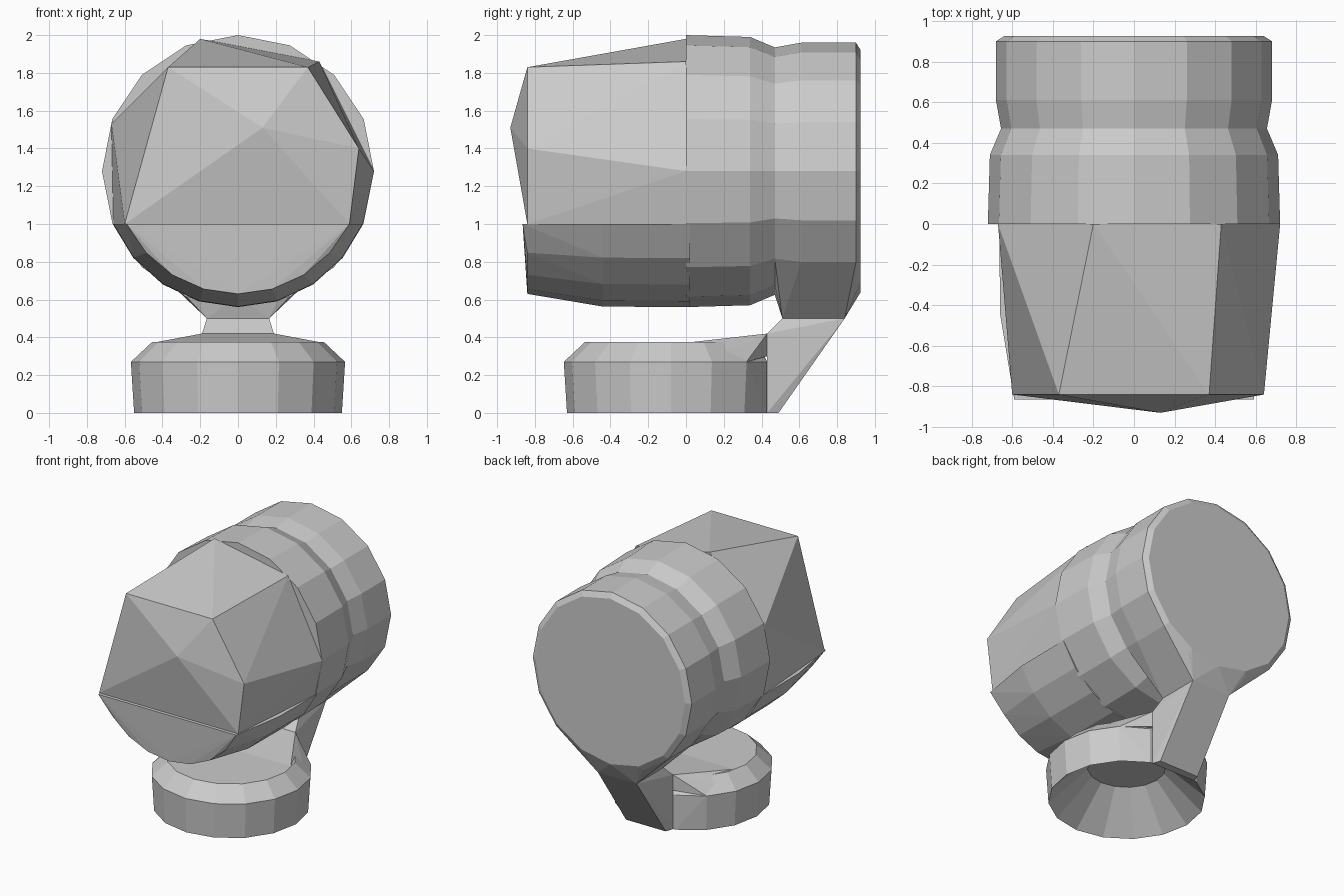
import bpy, bmesh, math

if "Cube" in bpy.data.objects:
    bpy.data.objects.remove(bpy.data.objects["Cube"])

AXIS_Z = 1.28   # height of the head's horizontal axis


def arc(y, r, n=16, start=0.0, sweep=360.0):
    """Points of a vertical ring (or arc) around the head axis."""
    count = n if sweep == 360 else n + 1
    pts = []
    for i in range(count):
        a = math.radians(start + sweep * i / n)
        pts.append((r * math.cos(a), y, AXIS_Z + r * math.sin(a)))
    return pts


def hull_mesh(points):
    """Convex solid around the given points, flat areas merged."""
    bm = bmesh.new()
    for p in points:
        bm.verts.new(p)
    bmesh.ops.remove_doubles(bm, verts=bm.verts[:], dist=0.001)
    bmesh.ops.convex_hull(bm, input=bm.verts[:])
    loose = [v for v in bm.verts if not v.link_faces]
    bmesh.ops.delete(bm, geom=loose, context='VERTS')
    bmesh.ops.dissolve_limit(bm, angle_limit=math.radians(0.5),
                             verts=bm.verts[:], edges=bm.edges[:])
    bmesh.ops.recalc_face_normals(bm, faces=bm.faces[:])
    return bm


def finish(name, bm):
    mesh = bpy.data.meshes.new(name)
    bm.to_mesh(mesh)
    bm.free()
    obj = bpy.data.objects.new(name, mesh)
    bpy.context.collection.objects.link(obj)
    return obj


def both(x, y, z):
    return [(-x, y, z), (x, y, z)]


# Upper front housing: coarse, lopsided facets with a shallow front point
front = [(-.60, 1.0), (-.37, 1.83), (.37, 1.83), (.64, 1.40), (.59, 1.0)]
rear = [(-.66, 1.0), (-.67, 1.53), (-.20, 1.98), (.43, 1.86), (.72, 1.28), (.66, 1.0)]
finish("front_housing_upper", hull_mesh(
    [(x, -.84, z) for x, z in front] + [(x, 0, z) for x, z in rear] + [(.13, -.93, 1.51)]))

# Lower front housing: half barrel below z = 1
lower = []
for y, r in ((-.84, .65), (-.44, .717), (.02, .72)):
    a = math.degrees(math.asin(.28 / r))
    lower += arc(y, r, 8, 180 + a, 180 - 2 * a)
lower += both(.59, -.865, 1.0)
finish("front_housing_lower", hull_mesh(lower))

# Middle collar tapering into the groove
finish("middle_collar", hull_mesh(arc(0, .72) + arc(.34, .71) + arc(.47, .655)))

# Back drum drawn down into the top of the neck
finish("back_drum", hull_mesh(
    arc(.47, .655) + arc(.61, .68) + arc(.90, .68) + arc(.925, .64)
    + both(.165, .51, .5) + both(.165, .84, .5)))

# Slanted neck
finish("neck", hull_mesh(
    both(.19, .43, 0) + both(.17, .49, 0) + both(.19, .43, .42)
    + both(.165, .51, .5) + both(.165, .84, .5)))

# Round base, cut flat at the back, with a hollow underside
base = []
for z, r in ((0, .55), (.27, .567), (.375, .455)):
    for i in range(16):
        a = 2 * math.pi * i / 16
        base.append((r * math.cos(a), min(-.08 + r * math.sin(a), .43), z))
bm = hull_mesh(base)
bottom = [f for f in bm.faces if f.normal.z < -.9]
bmesh.ops.delete(bm, geom=bottom, context='FACES_ONLY')
rim = [e for e in bm.edges if e.is_boundary]
inner = bmesh.ops.extrude_edge_only(bm, edges=rim)["geom"]
for v in (g for g in inner if isinstance(g, bmesh.types.BMVert)):
    v.co = (v.co.x * .5, -.08 + (v.co.y + .08) * .5, .26)
bmesh.ops.holes_fill(bm, edges=[e for e in bm.edges if e.is_boundary], sides=0)
bmesh.ops.recalc_face_normals(bm, faces=bm.faces[:])
finish("base", bm)

# Ramp on the base rising to the neck
finish("base_ramp", hull_mesh(
    both(.43, .03, .375) + both(.19, .43, .42) + both(.19, .43, .3)
    + both(.53, .08, .27) + both(.40, .32, .27) + both(.33, .24, .375)))
